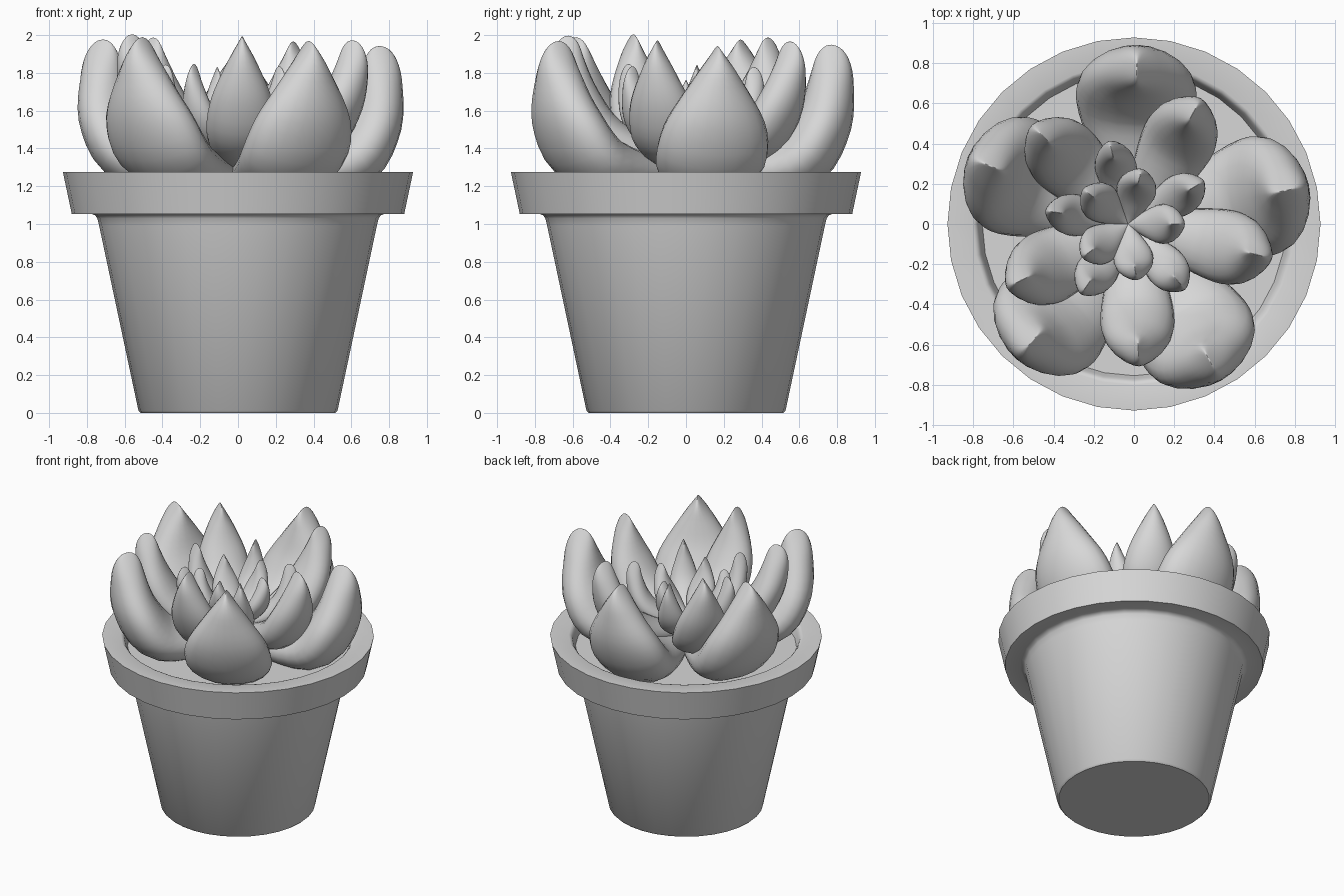
import bpy, bmesh, math
from mathutils import Vector

if "Cube" in bpy.data.objects:
    bpy.data.objects.remove(bpy.data.objects["Cube"])

grey = bpy.data.materials.new("plain grey")
grey.diffuse_color = (0.68, 0.68, 0.68, 1)
grey.use_nodes = True
grey.node_tree.nodes["Principled BSDF"].inputs["Base Color"].default_value = grey.diffuse_color


def finish(bm, name, angle):
    bmesh.ops.remove_doubles(bm, verts=bm.verts, dist=1e-5)
    bmesh.ops.recalc_face_normals(bm, faces=bm.faces)
    me = bpy.data.meshes.new(name)
    bm.to_mesh(me)
    bm.free()
    me.materials.append(grey)
    ob = bpy.data.objects.new(name, me)
    bpy.context.collection.objects.link(ob)
    bpy.ops.object.select_all(action='DESELECT')
    ob.select_set(True)
    bpy.context.view_layer.objects.active = ob
    bpy.ops.object.shade_smooth_by_angle(angle=math.radians(angle))
    return ob


def skin(bm, rings, cap_start, cap_end):
    # bridge successive closed rings of points with quads
    vs = [[bm.verts.new(p) for p in ring] for ring in rings]
    n = len(vs[0])
    for a, b in zip(vs, vs[1:]):
        for i in range(n):
            j = (i + 1) % n
            bm.faces.new((a[i], a[j], b[j], b[i]))
    if cap_start:
        bm.faces.new(vs[0][::-1])
    if cap_end:
        bm.faces.new(vs[-1])


def lathe(name, profile, sides=32):
    bm = bmesh.new()
    rings = [[(r * math.cos(2 * math.pi * i / sides), r * math.sin(2 * math.pi * i / sides), z)
              for i in range(sides)] for r, z in profile]
    skin(bm, rings, True, True)
    return finish(bm, name, 35)


def catmull(keys, t):
    # smooth path through the keys, t from 0 to 1
    k = [Vector(p) for p in keys]
    k = [2 * k[0] - k[1]] + k + [2 * k[-1] - k[-2]]
    x = t * (len(keys) - 1)
    i = min(int(x), len(keys) - 2)
    u = x - i
    a, b, c, d = k[i:i + 4]
    return 0.5 * (2 * b + (c - a) * u + (2 * a - 5 * b + 4 * c - d) * u ** 2
                  + (3 * b - a - 3 * c + d) * u ** 3)


def leaf(name, keys, degrees, centre=0, steps=24, sides=20):
    # keys: radius, height, half width, half thickness along the leaf
    ca, sa = math.cos(math.radians(degrees)), math.sin(math.radians(degrees))
    rings = []
    for s in range(steps + 1):
        t = 1 - (1 - s / steps) ** 1.6
        p = catmull(keys, t)
        d = catmull(keys, min(1, t + 0.01)) - catmull(keys, max(0, t - 0.01))
        tan = Vector((d[0], d[1])).normalized()
        w = max(0, p[2])
        th = p[3] * math.sqrt(max(0, 1 - t ** 12))
        ring = []
        for i in range(sides):
            q = 2 * math.pi * i / sides
            off = th * math.sin(q)
            r, z, side = p[0] + tan.y * off, p[1] - tan.x * off, w * math.cos(q)
            x, y = centre + r * ca - side * sa, r * sa + side * ca
            ring.append((x, y, z - 0.025 * x - 0.02 * y))  # plant leans a little
        rings.append(ring)
    bm = bmesh.new()
    skin(bm, rings, True, False)
    return finish(bm, name, 70)


# pot with flared lip, rounded inner edge and soil level
lathe("pot", [(0.515, 0), (0.527, 0.012), (0.735, 0.99), (0.745, 1.03), (0.755, 1.045),
              (0.775, 1.053), (0.88, 1.053), (0.927, 1.275), (0.80, 1.275), (0.787, 1.270),
              (0.777, 1.258), (0.768, 1.235), (0.752, 1.19)])
lathe("soil", [(0.754, 1.17), (0.754, 1.195)])

# four rings of leaves, from the outside in
outer = [(0.0, 1.27, .05, .05), (0.30, 1.275, .19, .11), (0.58, 1.345, .293, .165),
         (0.72, 1.54, .275, .155), (0.77, 1.77, .14, .123), (0.77, 1.965, 0, .105)]
middle = [(0.0, 1.33, .03, .03), (0.22, 1.37, .13, .08), (0.44, 1.47, .182, .115),
          (0.56, 1.64, .165, .112), (0.62, 1.83, .085, .092), (0.625, 1.985, 0, .075)]
inner = [(0.0, 1.37, .02, .02), (0.13, 1.40, .06, .045), (0.25, 1.47, .10, .065),
         (0.33, 1.57, .095, .068), (0.37, 1.71, .05, .058), (0.37, 1.835, 0, .05)]
heart = [(0.0, 1.40, .015, .02), (0.07, 1.43, .055, .04), (0.15, 1.49, .095, .055),
         (0.205, 1.57, .092, .058), (0.235, 1.67, .05, .05), (0.235, 1.77, 0, .04)]

for name, keys, centre, angles in (
        ("outer_leaf", outer, 0, (12.5, 89, 158, 229, 299)),
        ("middle_leaf", middle, 0, (62, 136, 206.5, 272, 346)),
        ("inner_leaf", inner, -0.02, (104, 30, 310, 235, 171)),
        ("heart_leaf", heart, -0.03, (142, 76, 0, 279, 216))):
    for k, a in enumerate(angles):
        leaf(f"{name}_{k + 1}", keys, a, centre)
